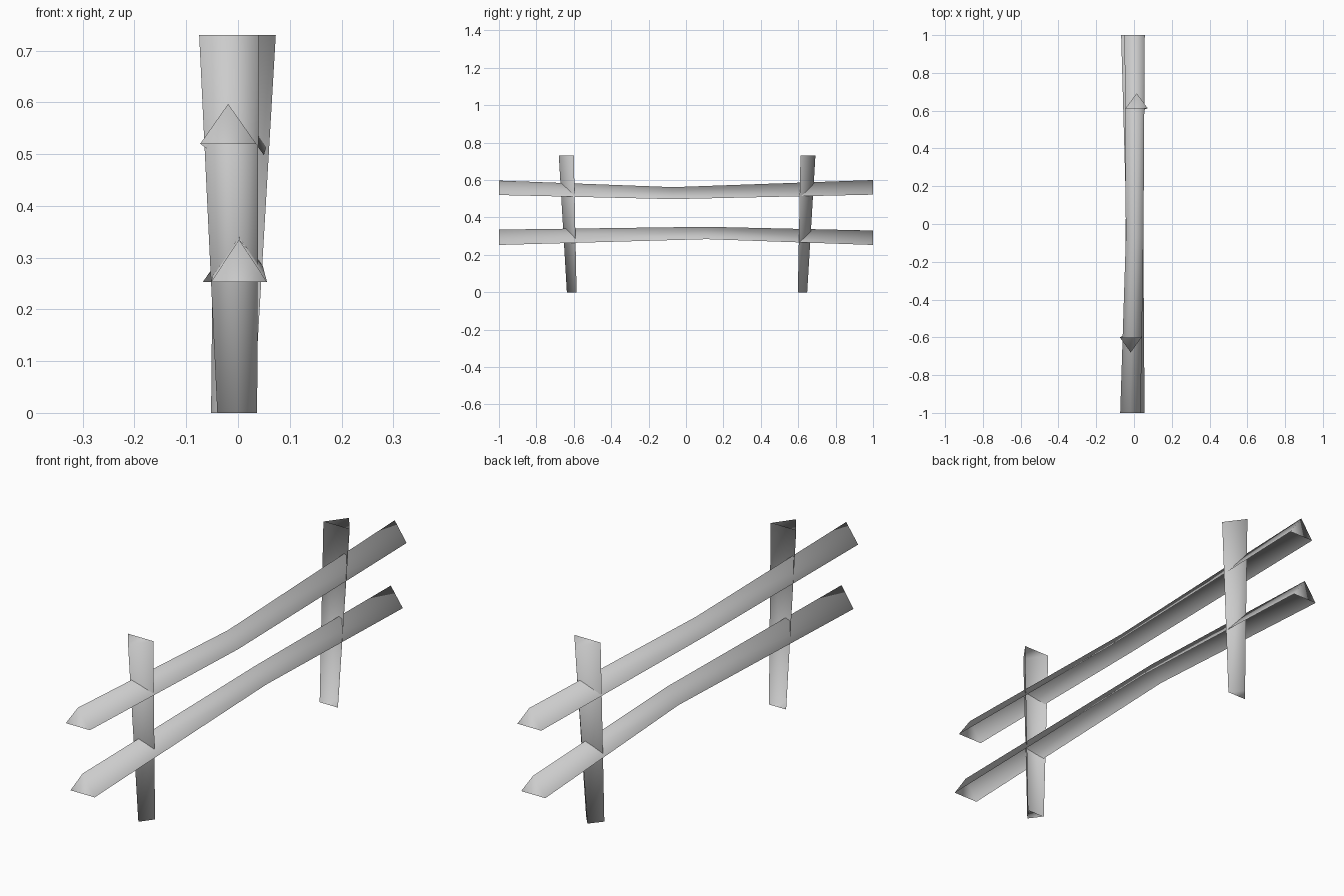
import bpy

cube = bpy.data.objects.get("Cube")
if cube:
    bpy.data.objects.remove(cube, do_unlink=True)

wood = bpy.data.materials.new("weathered grey wood")
wood.use_nodes = True
wood.diffuse_color = (0.6, 0.6, 0.6, 1)
wood.node_tree.nodes["Principled BSDF"].inputs["Base Color"].default_value = wood.diffuse_color


def beam(name, sections):
    """Loft split-log sections: two sloped sides and end caps, open on the flat side."""
    verts = [p for section in sections for p in section]
    last = len(verts) - 3
    faces = [(2, 1, 0), (last, last + 1, last + 2)]
    for a in range(0, last, 3):
        for i, j in ((1, 2), (2, 0)):
            faces.append((a + i, a + j, a + 3 + j, a + 3 + i))
    mesh = bpy.data.meshes.new(name)
    mesh.from_pydata(verts, [], faces)
    mesh.materials.append(wood)
    mesh.shade_smooth()
    obj = bpy.data.objects.new(name, mesh)
    bpy.context.collection.objects.link(obj)
    return obj


def rail_section(y, left, right, low, high):
    # Open underside with a ridge on top, ordered for outward faces along +y
    return [(right, y, low), (left, y, low), ((left + right) / 2, y, high)]


def post_section(z, left, right, inner, outer):
    # Open side towards the middle, ridge towards the end of the fence
    pts = [(left, inner, z), (right, inner, z), ((left + right) / 2, outer, z)]
    return pts if outer > inner else [pts[1], pts[0], pts[2]]


# Rails, each bent near the middle
beam("upper_rail", [rail_section(-1, -0.073, 0.035, 0.52, 0.597),
                    rail_section(-0.07, -0.043, 0.05, 0.498, 0.562),
                    rail_section(1, -0.05, 0.057, 0.522, 0.6)])
beam("lower_rail", [rail_section(-1, -0.052, 0.056, 0.253, 0.335),
                    rail_section(0.11, -0.043, 0.048, 0.284, 0.35),
                    rail_section(1, -0.068, 0.04, 0.253, 0.33)])

# Posts, leaning outwards and thicker at the top
beam("front_post", [post_section(0, -0.04, 0.037, -0.585, -0.637),
                    post_section(0.73, -0.075, 0.04, -0.6, -0.68)])
beam("back_post", [post_section(0, -0.052, 0.03, 0.598, 0.648),
                   post_section(0.73, -0.045, 0.073, 0.612, 0.692)])
